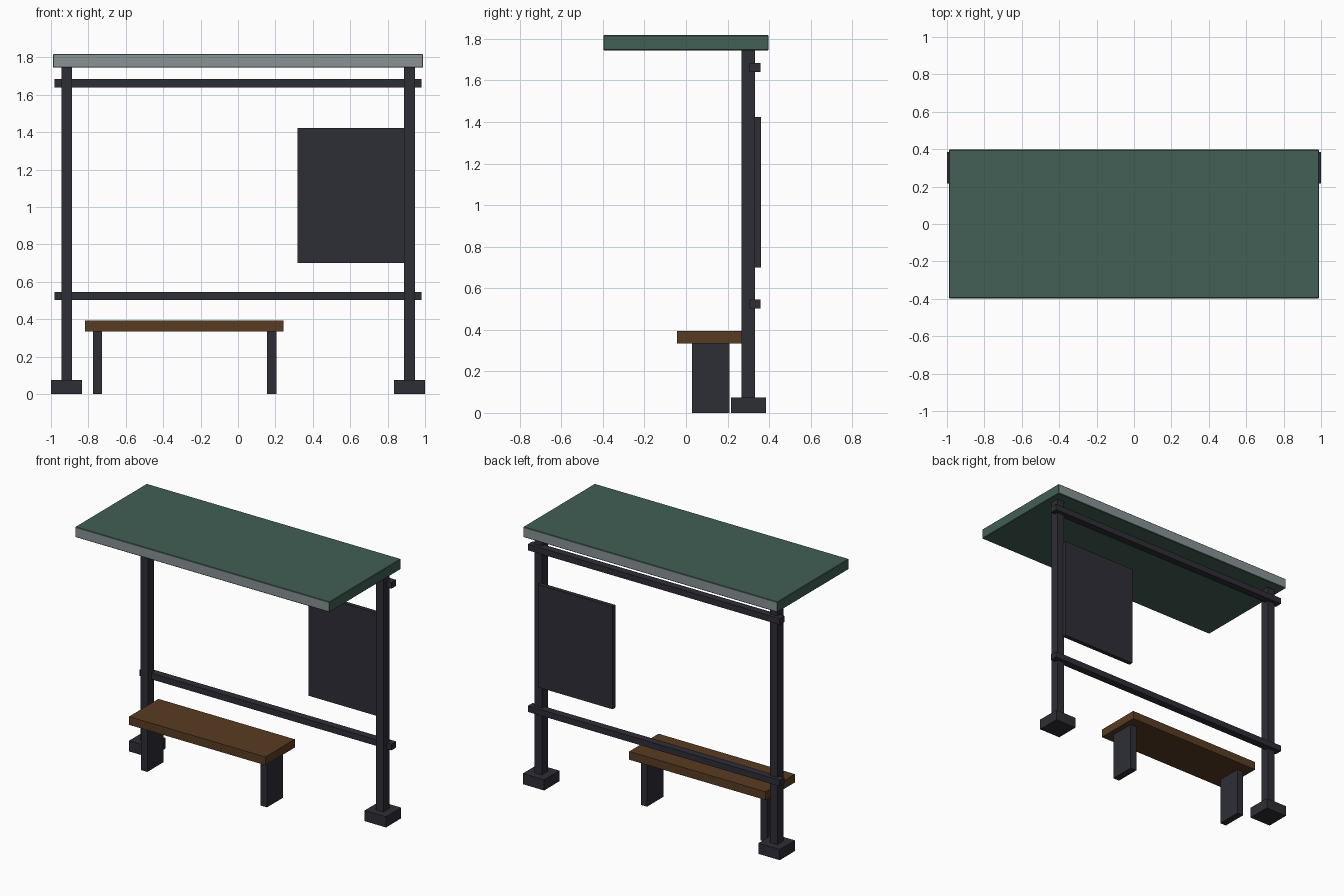
import bpy
import bmesh

cube = bpy.data.objects.get("Cube")
if cube:
    bpy.data.objects.remove(cube, do_unlink=True)


def material(name, rgb):
    mat = bpy.data.materials.new(name)
    mat.use_nodes = True
    mat.diffuse_color = (*rgb, 1)
    mat.node_tree.nodes["Principled BSDF"].inputs["Base Color"].default_value = (*rgb, 1)
    return mat


DARK = material("dark metal", (0.027, 0.027, 0.037))
GREEN = material("roof green", (0.054, 0.115, 0.092))
GREY = material("fascia grey", (0.25, 0.29, 0.30))
BROWN = material("bench wood", (0.098, 0.045, 0.016))


def box(name, x, y, z, *mats, bevel=0):
    """Box between (min, max) ranges, optionally with chamfered edges."""
    bm = bmesh.new()
    bmesh.ops.create_cube(bm, size=1)
    for v in bm.verts:
        for axis, (low, high) in enumerate((x, y, z)):
            v.co[axis] = high if v.co[axis] > 0 else low
    if bevel:
        bmesh.ops.bevel(bm, geom=bm.edges[:], offset=bevel, segments=1,
                        affect='EDGES')
    bm.normal_update()
    mesh = bpy.data.meshes.new(name)
    bm.to_mesh(mesh)
    bm.free()
    for mat in mats:
        mesh.materials.append(mat)
    obj = bpy.data.objects.new(name, mesh)
    bpy.context.collection.objects.link(obj)
    return obj


# Roof slab with grey front and back edges
roof = box("roof", (-0.99, 0.99), (-0.398, 0.398), (1.745, 1.818),
           GREEN, GREY, bevel=0.004)
for face in roof.data.polygons:
    if abs(face.normal.y) > 0.9:
        face.material_index = 1

# Posts and footings on both sides
for side, sign in (("left", 1), ("right", -1)):
    def span(inner, outer):
        return tuple(sorted((sign * inner, sign * outer)))
    box(side + "_post", span(0.888, 0.945), (0.268, 0.333), (0.07, 1.747), DARK)
    box(side + "_footing", span(0.834, 1.0), (0.217, 0.386), (0, 0.075), DARK)

# Rails along the back
for name, bottom in (("lower_rail", 0.503), ("upper_rail", 1.64)):
    box(name, (-0.98, 0.98), (0.306, 0.358), (bottom, bottom + 0.043), DARK)

# Display panel
box("display_panel", (0.318, 0.9), (0.332, 0.362), (0.7, 1.423), DARK)

# Bench
box("bench_seat", (-0.818, 0.244), (-0.043, 0.283), (0.335, 0.393), BROWN)
for name, start in (("bench_right_leg", -0.776), ("bench_left_leg", 0.156)):
    box(name, (start, start + 0.049), (0.03, 0.21), (0, 0.337), DARK)
